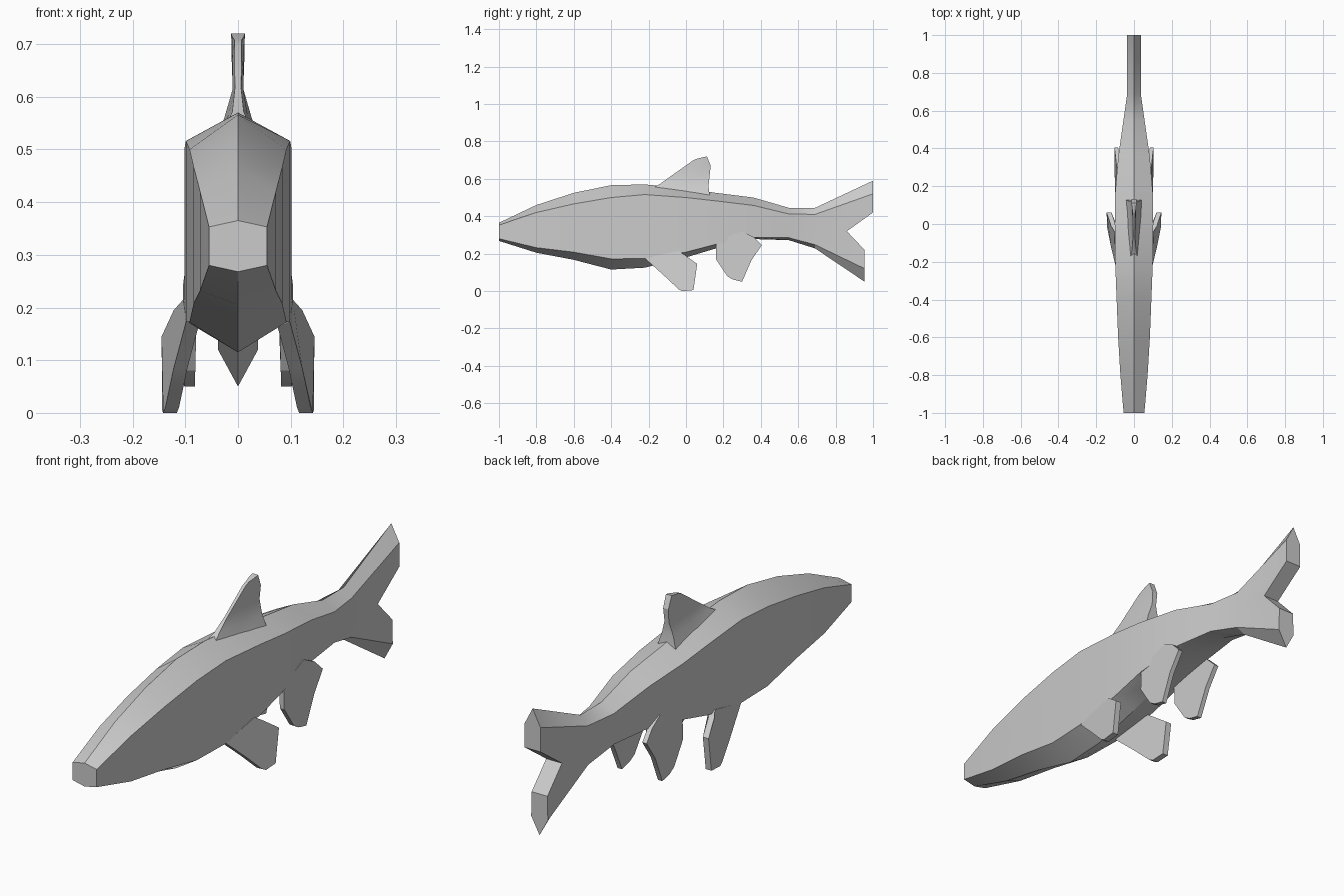
import bpy, bmesh
from math import radians

if "Cube" in bpy.data.objects:
    bpy.data.objects.remove(bpy.data.objects["Cube"])


def finish(name, verts, faces, angle=25):
    bm = bmesh.new()
    vs = [bm.verts.new(v) for v in verts]
    for f in faces:
        bm.faces.new([vs[i] for i in f])
    bmesh.ops.recalc_face_normals(bm, faces=bm.faces)
    me = bpy.data.meshes.new(name)
    bm.to_mesh(me)
    bm.free()
    for p in me.polygons:
        p.use_smooth = True
    me.set_sharp_from_angle(angle=radians(angle))
    ob = bpy.data.objects.new(name, me)
    bpy.context.collection.objects.link(ob)
    return ob


def loft(name, rings):
    """Skin equal-length closed rings and cap both ends."""
    n = len(rings[0])
    verts = [v for r in rings for v in r]
    faces = []
    for k in range(len(rings) - 1):
        a, b = k * n, (k + 1) * n
        for i in range(n):
            j = (i + 1) % n
            faces.append((a + i, a + j, b + j, b + i))
    return verts, faces


def mirrored_ring(half):
    """half runs from the top ridge to the keel on +x."""
    return half + [(-x, y, z) for x, y, z in reversed(half[1:-1])]


# Body sections: y, half width, top ridge, shoulder, lower edge, keel
sections = [
    (-1.00, .055, .365, .353, .280, .268),
    (-0.80, .072, .460, .420, .232, .205),
    (-0.60, .084, .525, .466, .208, .167),
    (-0.40, .092, .566, .500, .172, .115),
    (-0.22, .099, .570, .516, .174, .125),
    (0.00, .102, .550, .500, .208, .180),
    (0.16, .100, .525, .482, .250, .228),
    (0.36, .083, .500, .458, .287, .278),
    (0.55, .056, .445, .412, .285, .272),
    (0.69, .036, .445, .410, .248, .228),
]
rings = []
for y, w, top, sh, low, keel in sections:
    side = [(w, y, sh + (low - sh) * t / 4) for t in range(5)]
    rings.append(mirrored_ring([(0, y, top)] + side + [(0, y, keel)]))

# Forked tail edge closes the body loft
rings.append(mirrored_ring([
    (0, 1.0, .59), (.036, 1.0, .52), (.036, 1.0, .42), (.036, .86, .32),
    (.036, .955, .22), (.038, .955, .12), (0, .955, .05)]))
verts, faces = loft("body", rings)
n = len(rings[0])
for base in (0, n * (len(rings) - 1)):
    for i in range(n // 2):
        q = [base + i, base + i + 1, base + (n - i - 1) % n, base + (n - i) % n]
        faces.append(tuple(dict.fromkeys(q)))
finish("body", verts, faces)

# Dorsal fin: flared root, thin waist, raked tip
levels = []
for (y0, z0), (y1, z1), w0, w1 in [
        ((-.20, .54), (.13, .49), .040, .048),
        ((-.14, .572), (.12, .56), .018, .026),
        ((-.08, .615), (.126, .615), .010, .010),
        ((.04, .70), (.132, .67), .011, .012),
        ((.06, .708), (.112, .72), .011, .013)]:
    ym, zm = (y0 + y1) / 2, (z0 + z1) / 2
    wm = min(w0, w1)
    levels.append([(-w0 * .6, y0, z0), (w0 * .6, y0, z0), (wm, ym, zm),
                   (w1, y1, z1), (-w1, y1, z1), (-wm, ym, zm)])
verts, faces = loft("dorsal_fin", levels)
m = len(verts)
faces += [tuple(range(6)), tuple(range(m - 6, m))]
finish("dorsal_fin", verts, faces)


def paired_fin(name, outline, thick):
    """Thick plate from (x, y, z) outline, mirrored across the body."""
    k = len(outline)
    inner = [(x - thick, y, z) for x, y, z in outline]
    verts, faces = loft(name, [inner, outline])
    faces += [tuple(range(k)), tuple(range(k, 2 * k))]
    ob = finish(name, verts, faces)
    ob.modifiers.new("Mirror", 'MIRROR').use_axis = (True, False, False)


# Side fins
paired_fin("pectoral_fins", [
    (.098, -.22, .175), (.122, -.12, .085), (.138, -.04, .010),
    (.142, -.02, .000), (.144, .04, .005), (.145, .06, .145),
    (.122, -.01, .195), (.104, -.04, .215)], .026)
paired_fin("pelvic_fins", [
    (.096, .16, .27), (.099, .16, .17), (.101, .22, .080), (.102, .25, .062),
    (.102, .30, .050), (.104, .35, .165), (.104, .405, .245),
    (.098, .36, .29), (.092, .30, .32)], .020)
